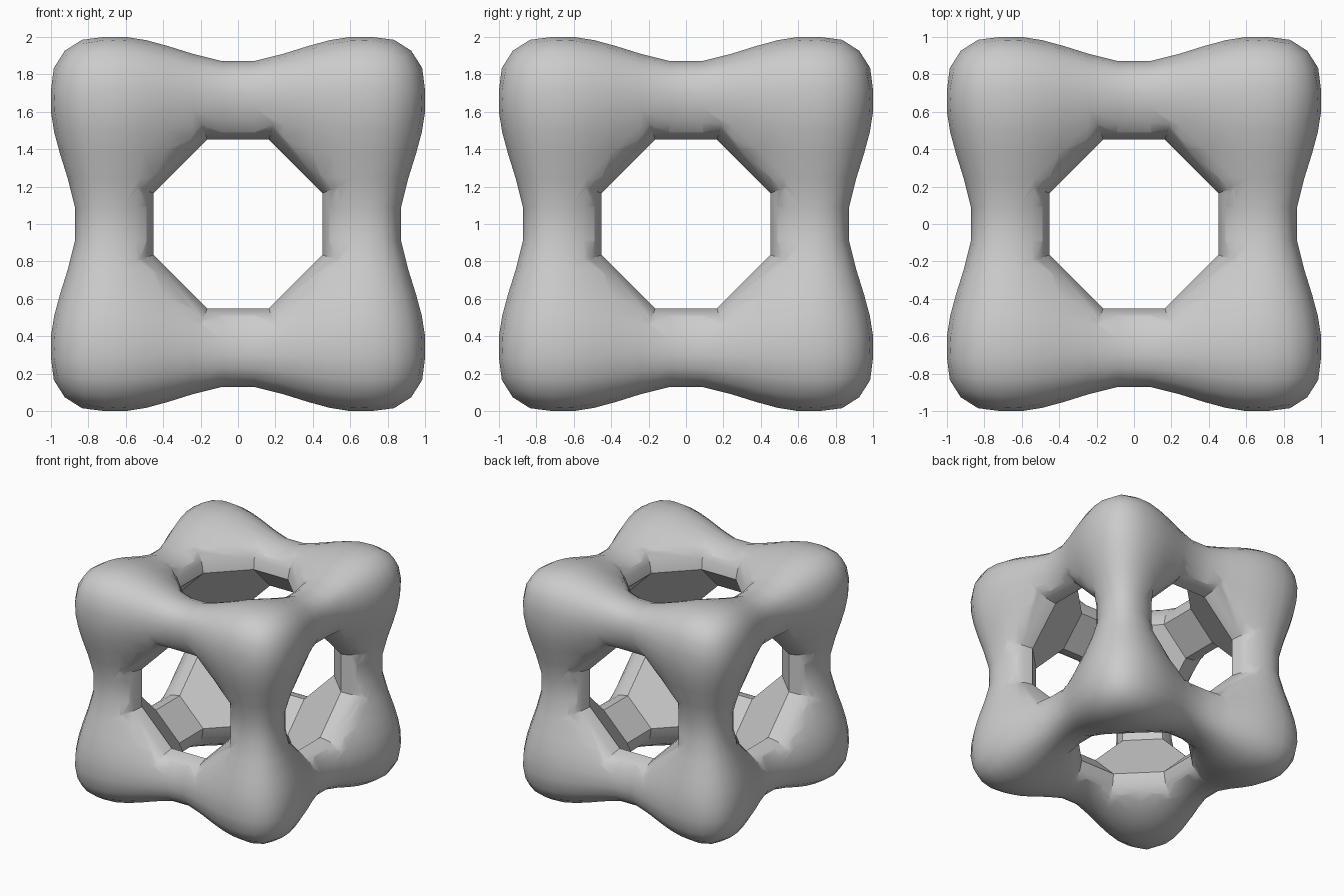
import bpy, bmesh, math
from mathutils import Vector, Matrix

if "Cube" in bpy.data.objects:
    bpy.data.objects.remove(bpy.data.objects["Cube"], do_unlink=True)

SCALE = 2.3      # maps the model to the implicit surface's own units
LEVEL = 10.4     # larger values give thinner struts
HALF, APO, RIM = 0.165, 0.45, 0.68   # opening: half flat, apothem, rim depth


def project(p):
    """Move a point onto the surface sum(u^4 - 5u^2) + LEVEL = 0."""
    u = p * SCALE
    for _ in range(25):
        f = sum(c ** 4 - 5 * c ** 2 for c in u) + LEVEL
        g = Vector([4 * c ** 3 - 10 * c for c in u])
        step = g * (f / max(g.length_squared, 1e-4))
        if step.length > 0.15:
            step *= 0.15 / step.length
        u -= step
    return u / SCALE


def link_mesh(bm, name):
    bmesh.ops.recalc_face_normals(bm, faces=bm.faces[:])
    mesh = bpy.data.meshes.new(name)
    bm.to_mesh(mesh)
    bm.free()
    obj = bpy.data.objects.new(name, mesh)
    bpy.context.collection.objects.link(obj)
    return obj


def lattice_cage():
    """Blocky frame: eight corner cells joined by twelve bars."""
    grid = (-0.9, -0.42, 0.42, 0.9)
    cells = {(i, j, k) for i in range(3) for j in range(3) for k in range(3)
             if (i, j, k).count(1) <= 1}
    bm = bmesh.new()
    verts = {}

    def vert(key):
        if key not in verts:
            verts[key] = bm.verts.new([grid[n] for n in key])
        return verts[key]

    for cell in cells:
        for axis in range(3):
            for side in (0, 1):
                near = list(cell)
                near[axis] += 2 * side - 1
                if tuple(near) in cells:
                    continue
                ring = []
                for da, db in ((0, 0), (1, 0), (1, 1), (0, 1)):
                    key = list(cell)
                    key[axis] += side
                    key[(axis + 1) % 3] += da
                    key[(axis + 2) % 3] += db
                    ring.append(vert(tuple(key)))
                bm.faces.new(ring)
    return bm


def cavity_cutter():
    """Flat-sided hollow with octagons, hexagons and squares."""
    bm = bmesh.new()
    signs = [(i, j, k) for i in (-1, 1) for j in (-1, 1) for k in (-1, 1)]
    for a, b, c in ((HALF, APO, RIM), (APO, HALF, RIM)):
        for order in ((a, b, c), (b, c, a), (c, a, b)):
            for s in signs:
                bm.verts.new([s[n] * order[n] for n in range(3)])
    bmesh.ops.convex_hull(bm, input=bm.verts[:])
    bmesh.ops.dissolve_limit(bm, angle_limit=0.01,
                             verts=bm.verts[:], edges=bm.edges[:])
    return link_mesh(bm, "cavity_cutter")


def opening_cutter(rotation):
    """Octagonal tunnel that flares outside the rim."""
    bm = bmesh.new()
    a, b = APO + 0.002, HALF
    pts = [(a, -b), (a, b), (b, a), (-b, a), (-a, b), (-a, -b), (-b, -a), (b, -a)]
    half = ((0.4, 0.85), (RIM, 1), (0.76, 1.035), (0.84, 1.13), (0.92, 1.3), (1.2, 1.95))
    sections = [(-z, s) for z, s in reversed(half)] + list(half)
    rings = [[bm.verts.new((x * s, y * s, z)) for x, y in pts] for z, s in sections]
    for low, high in zip(rings, rings[1:]):
        for n in range(8):
            m = (n + 1) % 8
            bm.faces.new((low[n], low[m], high[m], high[n]))
    bm.faces.new(rings[0])
    bm.faces.new(rings[-1])
    bm.transform(rotation)
    return link_mesh(bm, "opening_cutter")


def carve(target, cutter):
    cutter.hide_render = True
    mod = target.modifiers.new("carve", 'BOOLEAN')
    mod.operation = 'DIFFERENCE'
    mod.solver = 'EXACT'
    mod.object = cutter
    bpy.ops.object.modifier_apply(modifier=mod.name)
    bpy.data.objects.remove(cutter, do_unlink=True)


# Rounded lattice body
bm = lattice_cage()
bmesh.ops.subdivide_edges(bm, edges=bm.edges[:], cuts=4, use_grid_fill=True)
for _ in range(4):
    bmesh.ops.smooth_vert(bm, verts=bm.verts[:], factor=0.5,
                          use_axis_x=True, use_axis_y=True, use_axis_z=True)
    for v in bm.verts:
        v.co = project(v.co)
# Flatten the very tips of the lobes
for v in bm.verts:
    v.co = [max(-1.0, min(1.0, c)) for c in v.co]
body = link_mesh(bm, "lattice_body")
bpy.context.view_layer.objects.active = body

# Faceted hollow, then the octagonal openings along all three axes
carve(body, cavity_cutter())
for rot in (Matrix.Identity(4),
            Matrix.Rotation(math.pi / 2, 4, 'X'),
            Matrix.Rotation(math.pi / 2, 4, 'Y')):
    carve(body, opening_cutter(rot))

# Stand the body on the ground
body.data.transform(Matrix.Translation((0, 0, 1)))

# Plain grey finish
grey = bpy.data.materials.new("plain_grey")
grey.use_nodes = True
colour = (0.6, 0.6, 0.6, 1)
grey.diffuse_color = colour
grey.node_tree.nodes["Principled BSDF"].inputs["Base Color"].default_value = colour
body.data.materials.clear()
body.data.materials.append(grey)
for poly in body.data.polygons:
    poly.material_index = 0

for obj in bpy.context.selected_objects:
    obj.select_set(False)
body.select_set(True)
bpy.ops.object.shade_smooth_by_angle(angle=math.radians(35))
